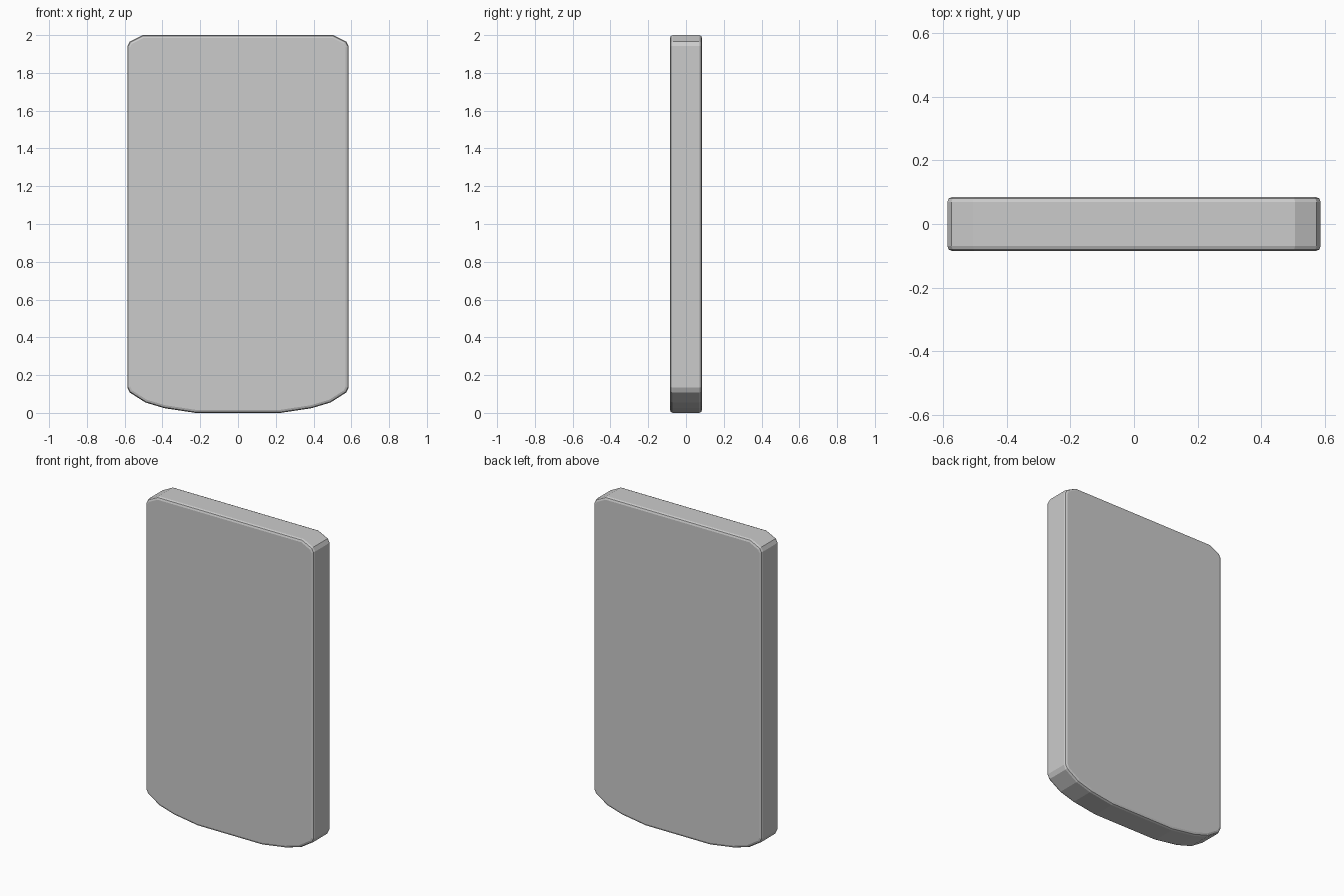
import bpy, bmesh

if "Cube" in bpy.data.objects:
    bpy.data.objects.remove(bpy.data.objects["Cube"])

# Right half of the front outline, bottom to top; the left half is mirrored
half = [(0.225, 0.0), (0.39, 0.025), (0.49, 0.055), (0.573, 0.108),
        (0.586, 0.135), (0.586, 1.942), (0.573, 1.966), (0.505, 2.0)]
outline = half + [(-x, z) for x, z in reversed(half)]
depth = 0.085

# Slab: extrude the outline from front to back
bm = bmesh.new()
front = bm.faces.new([bm.verts.new((x, -depth, z)) for x, z in outline])
ext = bmesh.ops.extrude_face_region(bm, geom=[front], use_keep_orig=True)
back = [v for v in ext["geom"] if isinstance(v, bmesh.types.BMVert)]
bmesh.ops.translate(bm, verts=back, vec=(0, 2 * depth, 0))
bmesh.ops.recalc_face_normals(bm, faces=bm.faces[:])

# Rounded rims around the front and back faces
rims = [e for e in bm.edges
        if abs(e.verts[0].co.y - e.verts[1].co.y) < 1e-5]
bmesh.ops.bevel(bm, geom=rims, offset=0.016, offset_type='OFFSET',
                segments=2, profile=0.5, affect='EDGES', clamp_overlap=True)

mesh = bpy.data.meshes.new("rounded_slab")
bm.to_mesh(mesh)
bm.free()
slab = bpy.data.objects.new("rounded_slab", mesh)
bpy.context.collection.objects.link(slab)
